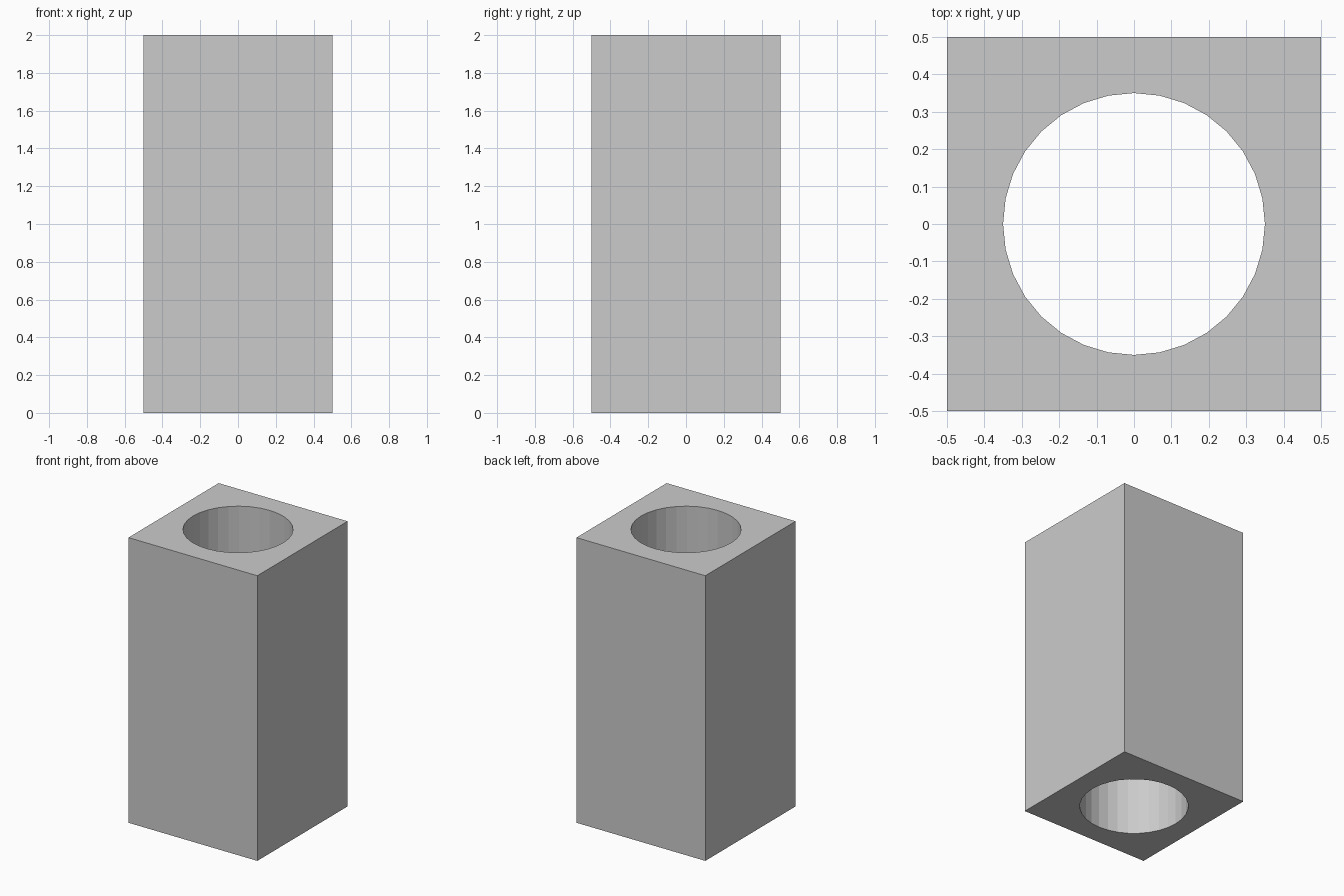
import bpy

if "Cube" in bpy.data.objects:
    bpy.data.objects.remove(bpy.data.objects["Cube"])

HEIGHT, WIDTH, BORE_RADIUS, BORE_SIDES = 2.0, 1.0, 0.35, 32

# Square block standing on the ground
bpy.ops.mesh.primitive_cube_add(size=1, location=(0, 0, HEIGHT / 2))
block = bpy.context.object
block.name = "square_block"
block.scale = (WIDTH, WIDTH, HEIGHT)
bpy.ops.object.transform_apply(location=True, rotation=False, scale=True)

# Round cutter for the bore that runs right through
bpy.ops.mesh.primitive_cylinder_add(vertices=BORE_SIDES, radius=BORE_RADIUS,
                                    depth=HEIGHT + 0.4, location=(0, 0, HEIGHT / 2))
cutter = bpy.context.object
cutter.name = "bore_cutter"
cutter.hide_render = True

# Cut the bore, apply it and remove the cutter
bore = block.modifiers.new("bore", 'BOOLEAN')
bore.operation = 'DIFFERENCE'
bore.solver = 'EXACT'
bore.object = cutter
bpy.ops.object.select_all(action='DESELECT')
block.select_set(True)
bpy.context.view_layer.objects.active = block
bpy.ops.object.modifier_apply(modifier=bore.name)
bpy.data.objects.remove(cutter, do_unlink=True)
